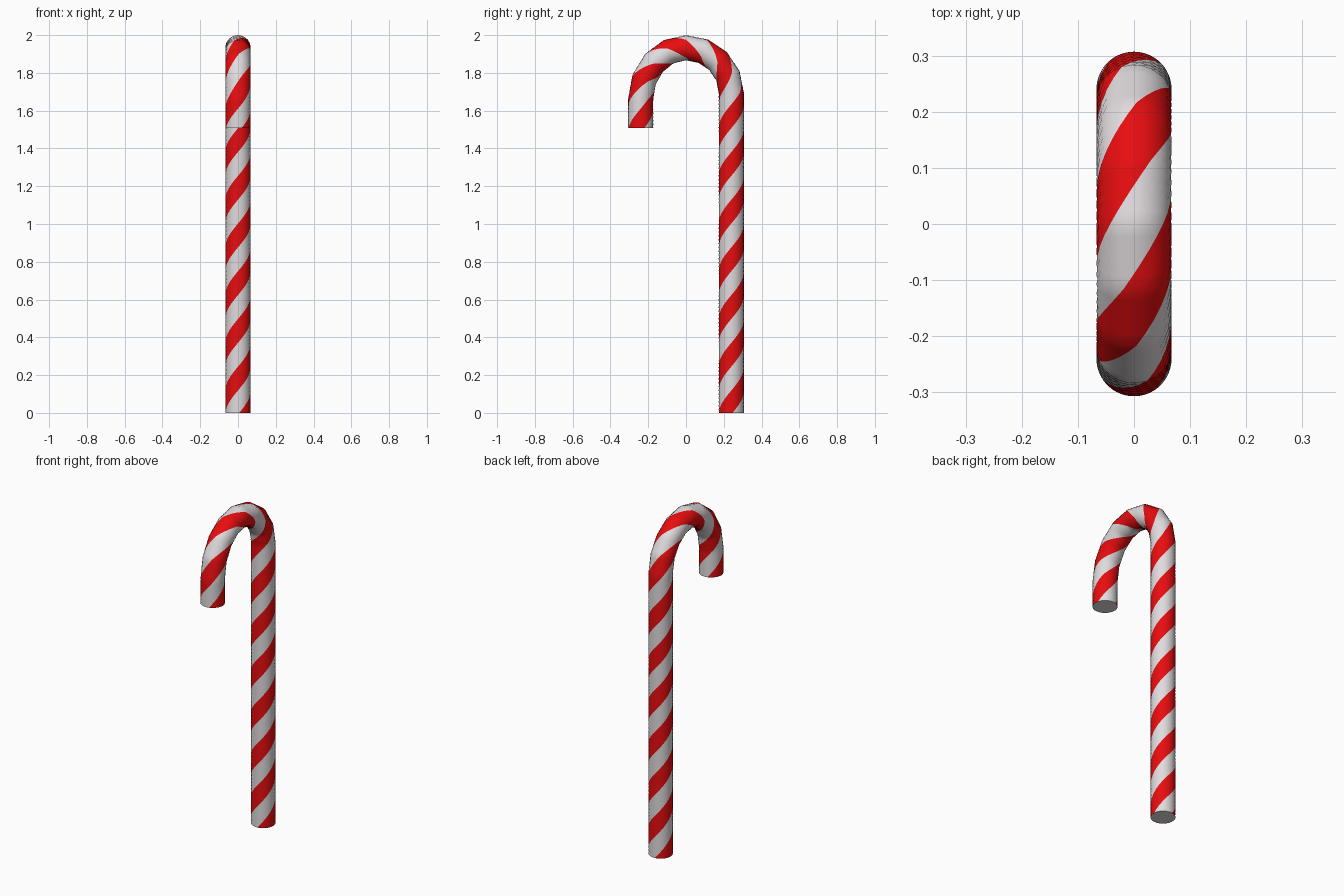
import bpy, bmesh, math

if "Cube" in bpy.data.objects:
    bpy.data.objects.remove(bpy.data.objects["Cube"])

R_TUBE, R_BEND, PERIOD = 0.067, 0.24, 0.2525
SIDES, STEP = 24, 0.02


def material(name, rgb):
    m = bpy.data.materials.new(name)
    m.diffuse_color = (*rgb, 1)
    m.use_nodes = True
    m.node_tree.nodes["Principled BSDF"].inputs["Base Color"].default_value = m.diffuse_color
    return m


# Key stations along the cane: (y, z, angle of the outward direction)
keys = [(R_BEND, 0.0, 0.0)]
for i in range(9):
    a = math.pi * i / 8
    base = 1.693 if i <= 4 else 1.66        # the hook side droops a little
    keys.append((R_BEND * math.cos(a), base + (1.933 - base) * math.sin(a), a))
keys.append((-R_BEND, 1.508, math.pi))

# Dense stations between the keys: (length, y, z, outward y, outward z)
stations, length = [], 0.0
for (y0, z0, a0), (y1, z1, a1) in zip(keys, keys[1:]):
    d = math.hypot(y1 - y0, z1 - z0)
    n = math.ceil(d / STEP)
    for k in range(n):
        t = k / n
        mix = lambda p, q: p + (q - p) * t
        stations.append((length + d * t, mix(y0, y1), mix(z0, z1),
                         mix(math.cos(a0), math.cos(a1)),
                         mix(math.sin(a0), math.sin(a1))))
    length += d
stations.append((length, keys[-1][0], keys[-1][1], -1.0, 0.0))

# Striped tube: rings twist along the path so the stripes follow the edges
bm = bmesh.new()
rings = []
for s, y, z, ny, nz in stations:
    twist = math.pi * (s / PERIOD + 0.03)
    ring = []
    for j in range(SIDES):
        p = twist + 2 * math.pi * j / SIDES
        out = -R_TUBE * math.cos(p)
        ring.append(bm.verts.new((R_TUBE * math.sin(p), y + out * ny, z + out * nz)))
    rings.append(ring)
for lo, hi in zip(rings, rings[1:]):
    for j in range(SIDES):
        k = (j + 1) % SIDES
        f = bm.faces.new((lo[j], lo[k], hi[k], hi[j]))
        f.material_index = 1 if j % (SIDES // 2) < SIDES // 4 else 0
        f.smooth = True

# Flat white ends
bm.faces.new(rings[0])
bm.faces.new(rings[-1])
bmesh.ops.recalc_face_normals(bm, faces=bm.faces)

mesh = bpy.data.meshes.new("striped_cane")
bm.to_mesh(mesh)
bm.free()
mesh.materials.append(material("white", (0.75, 0.71, 0.73)))
mesh.materials.append(material("red", (0.8, 0.004, 0.005)))
cane = bpy.data.objects.new("striped_cane", mesh)
bpy.context.collection.objects.link(cane)
bpy.context.view_layer.objects.active = cane
cane.select_set(True)
bpy.ops.object.shade_smooth_by_angle(angle=math.radians(40))
